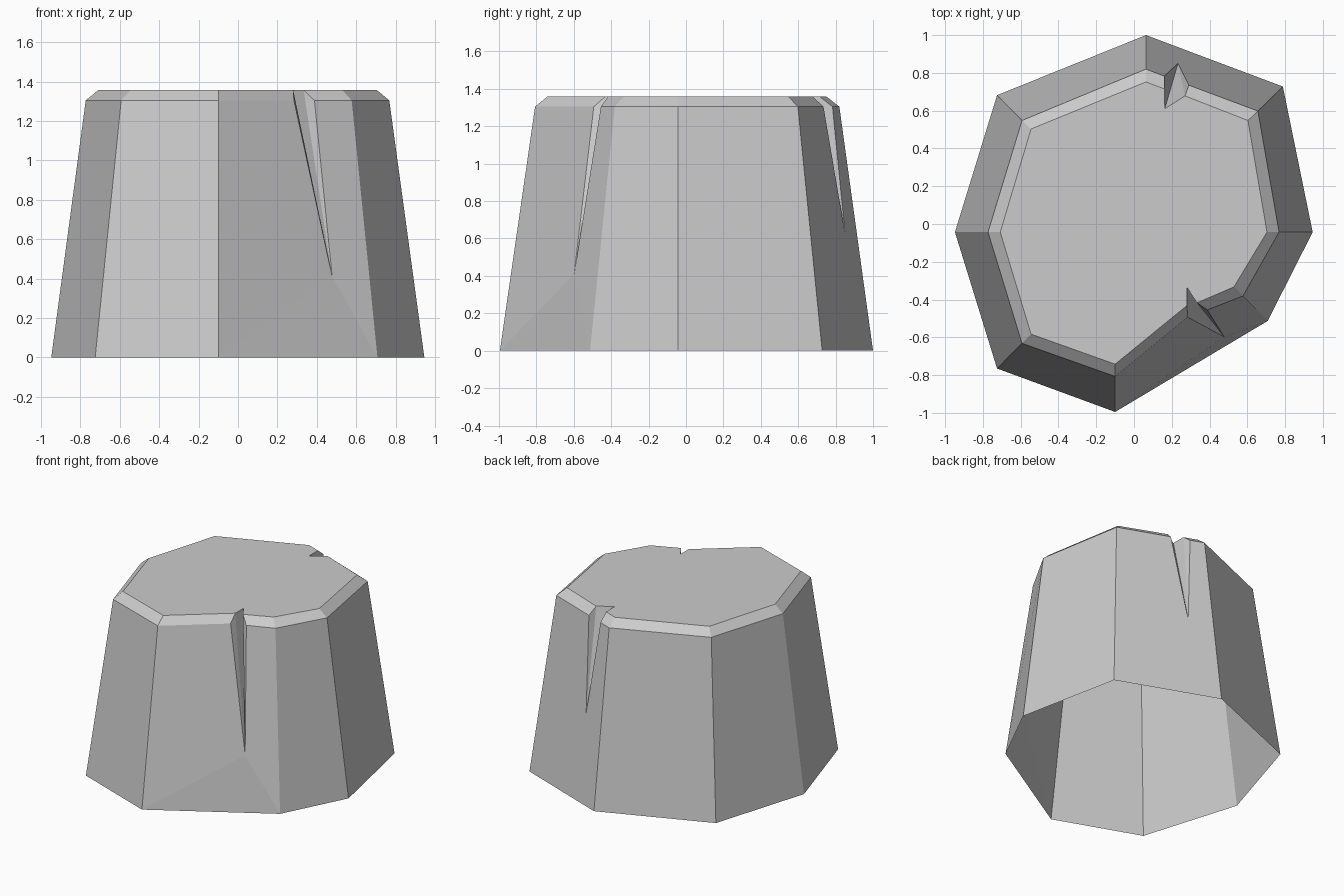
import bpy
import bmesh

cube = bpy.data.objects.get("Cube")
if cube:
    bpy.data.objects.remove(cube, do_unlink=True)

RIM_Z, TOP_Z = 1.305, 1.358

# Irregular outlines, counter-clockwise from the front point
base = [(-.10, -.995), (.708, -.513), (.946, -.043), (.788, .728),
        (.063, 1.0), (-.725, .682), (-.948, -.043), (-.725, -.765)]
rim = [(-.10, -.807), (.577, -.381), (.768, -.043), (.656, .598),
       (.063, .82), (-.593, .548), (-.773, -.043), (-.593, -.632)]
top = [(-.10, -.742), (.529, -.333), (.704, -.043), (.603, .548),
       (.063, .752), (-.545, .503), (-.708, -.043), (-.545, -.583)]

# Splits by wall index: low point, tip on the top, then rim and top corners of each side
splits = {
    0: dict(low=(.478, -.598, .41), tip=(.28, -.335),
            rims=[(.284, -.493), (.388, -.455)], tops=[(.28, -.432), (.333, -.417)]),
    3: dict(low=(.233, .85, .63), tip=(.163, .61),
            rims=[(.29, .735), (.16, .783)], tops=[(.27, .678), (.162, .715)]),
}

bm = bmesh.new()


def ring(points, z):
    return [bm.verts.new((x, y, z)) for x, y in points]


b, r, t = ring(base, 0), ring(rim, RIM_Z), ring(top, TOP_Z)
outline = []
for i in range(len(b)):
    j = (i + 1) % len(b)
    outline.append(t[i])
    if i not in splits:
        # Plain wall and its sloped rim
        bm.faces.new((b[i], b[j], r[j], r[i]))
        bm.faces.new((r[i], r[j], t[j], t[i]))
        continue
    # Wall with a wedge-shaped split
    s = splits[i]
    low = bm.verts.new(s["low"])
    tip = ring([s["tip"]], TOP_Z)[0]
    r0, r1 = ring(s["rims"], RIM_Z)
    t0, t1 = ring(s["tops"], TOP_Z)
    for face in ((b[i], b[j], low), (b[i], low, r0, r[i]), (b[j], r[j], r1, low),
                 (r[i], r0, t0, t[i]), (r1, r[j], t[j], t1),
                 (low, tip, t0), (low, t0, r0), (low, t1, tip), (low, r1, t1)):
        bm.faces.new(face)
    outline += [t0, tip, t1]
# Flat cut top; the underside stays open
bm.faces.new(outline)

mesh = bpy.data.meshes.new("stump")
bm.to_mesh(mesh)
bm.free()

mat = bpy.data.materials.new("light grey")
mat.use_nodes = True
grey = (.6, .6, .6, 1)
mat.diffuse_color = grey
mat.node_tree.nodes["Principled BSDF"].inputs["Base Color"].default_value = grey
mesh.materials.append(mat)

stump = bpy.data.objects.new("stump", mesh)
bpy.context.collection.objects.link(stump)
